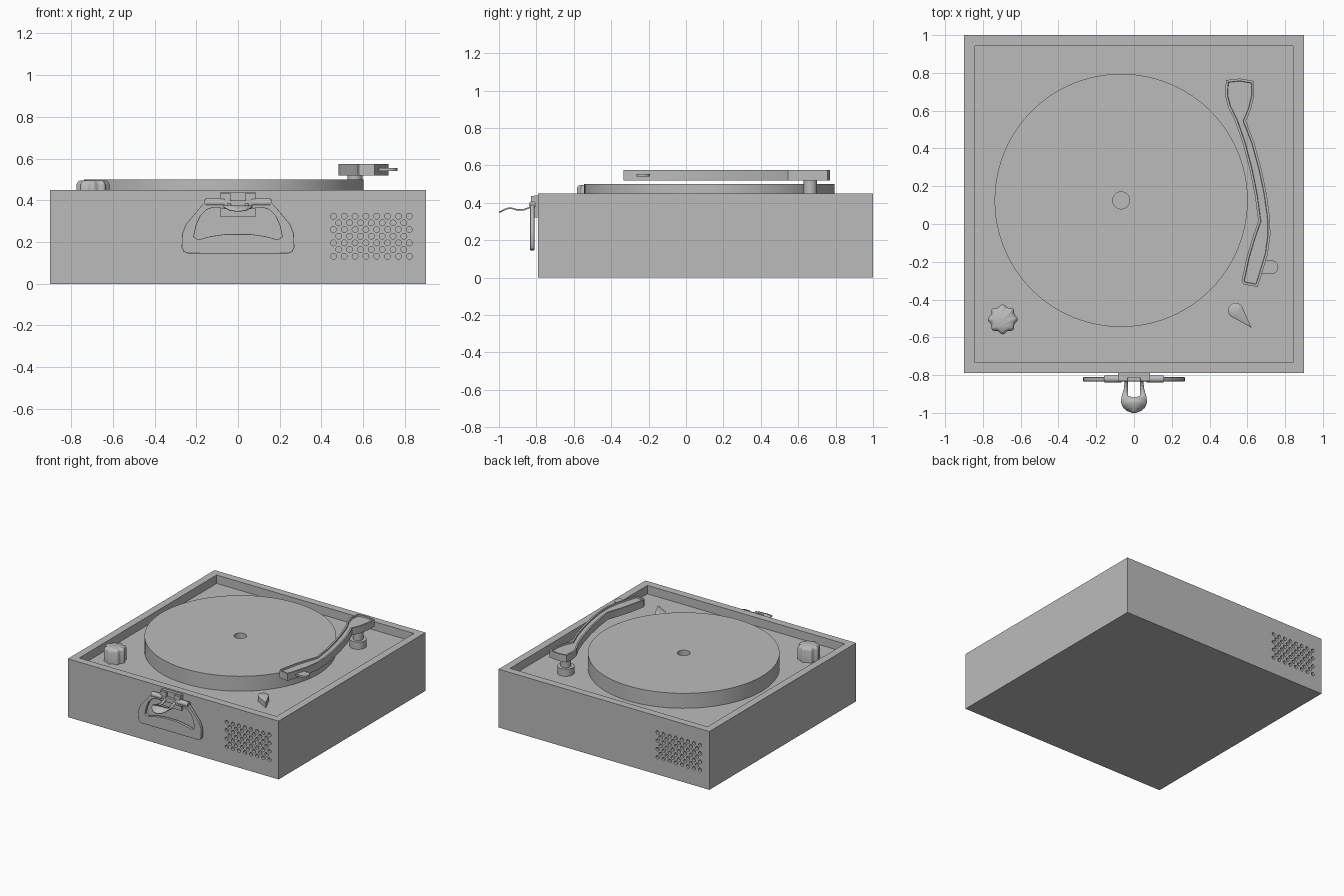
import bpy, bmesh
from math import sin, cos, pi, tau, radians, atan2
from mathutils import Matrix, Vector

cube = bpy.data.objects.get("Cube")
if cube:
    bpy.data.objects.remove(cube)

grey = bpy.data.materials.new("plain grey")
grey.use_nodes = True
grey.diffuse_color = (0.5, 0.5, 0.5, 1)
grey.node_tree.nodes["Principled BSDF"].inputs["Base Color"].default_value = (0.5, 0.5, 0.5, 1)

FLOOR = 0.385       # height of the recessed deck
FRONT, BACK = -0.79, 1.0


def add_mesh(name, mesh, smooth=None):
    ob = bpy.data.objects.new(name, mesh)
    bpy.context.collection.objects.link(ob)
    mesh.materials.clear()
    mesh.materials.append(grey)
    if smooth:
        bpy.ops.object.select_all(action='DESELECT')
        ob.select_set(True)
        bpy.context.view_layer.objects.active = ob
        bpy.ops.object.shade_smooth_by_angle(angle=radians(smooth))
    return ob


def finish(name, bm, smooth=None):
    bmesh.ops.recalc_face_normals(bm, faces=bm.faces)
    mesh = bpy.data.meshes.new(name)
    bm.to_mesh(mesh)
    bm.free()
    return add_mesh(name, mesh, smooth)


def box(name, lo, hi):
    bm = bmesh.new()
    lo, hi = Vector(lo), Vector(hi)
    bmesh.ops.create_cube(bm, size=1, matrix=Matrix.Translation((lo + hi) / 2) @ Matrix.Diagonal((hi - lo).to_4d()))
    return finish(name, bm)


def prism(name, outline, z0, z1, insets=(), smooth=None):
    """Extrude an outline upwards, then inset its top by (thickness, depth) steps."""
    bm = bmesh.new()
    base = bm.faces.new([bm.verts.new((x, y, z0)) for x, y in outline])
    bm.normal_update()
    if base.normal.z < 0:
        base.normal_flip()
    ext = bmesh.ops.extrude_face_region(bm, geom=[base], use_keep_orig=True)["geom"]
    top = [g for g in ext if isinstance(g, bmesh.types.BMFace)][0]
    bmesh.ops.translate(bm, verts=list(top.verts), vec=(0, 0, z1 - z0))
    bmesh.ops.recalc_face_normals(bm, faces=bm.faces)
    for thick, depth in insets:
        bmesh.ops.inset_region(bm, faces=[top], thickness=thick, use_even_offset=True)
        bmesh.ops.translate(bm, verts=list(top.verts), vec=(0, 0, depth))
    return finish(name, bm, smooth)


def lathe(name, profile, x, y, segs=48):
    """Spin (radius, height) points round a vertical axis."""
    bm = bmesh.new()
    vs = [bm.verts.new((r, 0, z)) for r, z in profile]
    edges = [bm.edges.new(p) for p in zip(vs, vs[1:])]
    bmesh.ops.spin(bm, geom=vs + edges, cent=(0, 0, 0), axis=(0, 0, 1), angle=tau, steps=segs)
    bmesh.ops.remove_doubles(bm, verts=bm.verts, dist=0.0005)
    bmesh.ops.translate(bm, verts=bm.verts, vec=(x, y, 0))
    return finish(name, bm, 35)


# Case: open tray with a raised rim
case = prism("case", [(-0.9, FRONT), (0.9, FRONT), (0.9, BACK), (-0.9, BACK)], 0, 0.45,
             [(0.058, 0), (0, FLOOR - 0.45)])

# Speaker holes: staggered rows, front left and back right
bm = bmesh.new()
for side, wall in ((1, FRONT), (-1, BACK)):
    for row in range(7):
        odd = row % 2
        for col in range(8 - odd):
            x = 0.457 + 0.052 * (col + odd / 2)
            place = Matrix.Translation((side * x, wall, 0.132 + 0.032 * row)) @ Matrix.Rotation(pi / 2, 4, 'X')
            bmesh.ops.create_cone(bm, cap_ends=True, segments=12, radius1=0.014, radius2=0.014,
                                  depth=0.04, matrix=place)
cutter = finish("speaker_hole_cutter", bm)
cutter.hide_render = True
cut = case.modifiers.new("speaker_holes", 'BOOLEAN')
cut.operation, cut.solver, cut.object = 'DIFFERENCE', 'EXACT', cutter
bpy.context.view_layer.objects.active = case
bpy.ops.object.modifier_apply(modifier=cut.name)
bpy.data.objects.remove(cutter)

# Platter with a centre hole
lathe("platter", [(0, 0.46), (0.045, 0.46), (0.045, 0.5), (0.67, 0.5), (0.67, FLOOR), (0, FLOOR)],
      -0.068, 0.125, 96)

# Fluted knob
flutes = []
for i in range(64):
    a = tau * i / 64
    r = 0.073 + 0.006 * cos(8 * a)
    flutes.append((-0.695 + r * cos(a), -0.505 + r * sin(a)))
prism("volume_knob", flutes, FLOOR, 0.475, [(0.005, 0.013), (0.012, 0.008)], 50)

# Tear-shaped switch
cx, cy, tip = 0.538, -0.458, (0.622, -0.549)
aim = atan2(tip[1] - cy, tip[0] - cx)
drop = [tip] + [(cx + 0.04 * cos(aim + a), cy + 0.04 * sin(aim + a))
                for a in (radians(60 + 15 * i) for i in range(17))]
prism("switch", drop, FLOOR, 0.425, [(0.008, 0.006)], 40)

# Tonearm: stand, arm with sunken top, finger lift
lathe("tonearm_stand", [(0, FLOOR), (0.06, FLOOR), (0.06, 0.44), (0.036, 0.44), (0.036, 0.522), (0, 0.522)],
      0.56, 0.665, 32)
left = [(0.487, 0.762), (0.482, 0.68), (0.498, 0.62), (0.535, 0.545), (0.575, 0.43), (0.612, 0.29),
        (0.64, 0.15), (0.658, 0.015), (0.625, -0.08), (0.598, -0.17), (0.57, -0.3)]
right = [(0.58, -0.32), (0.655, -0.333), (0.675, -0.27), (0.708, -0.16), (0.722, -0.06), (0.72, 0.03),
         (0.702, 0.16), (0.675, 0.29), (0.637, 0.43), (0.592, 0.545), (0.62, 0.61), (0.636, 0.68),
         (0.636, 0.757), (0.56, 0.77)]
prism("tonearm", left + right, 0.52, 0.575, [(0.012, 0), (0.002, -0.01)], 30)
lift = [(0.66, -0.265), (0.66, -0.193)] + [(0.728 + 0.036 * cos(a), -0.229 + 0.036 * sin(a))
                                           for a in (pi / 2 - pi * i / 10 for i in range(11))]
prism("finger_lift", lift, 0.54, 0.554, (), 40)


# Carrying handle: half outlines mirrored into a ring
def mirrored(half):
    return half + [(-x, z) for x, z in reversed(half)]


outer = mirrored([(0.24, 0.145), (0.26, 0.153), (0.27, 0.175), (0.268, 0.24), (0.25, 0.285),
                  (0.2, 0.345), (0.165, 0.385), (0.14, 0.4)])
inner = mirrored([(0.06, 0.238), (0.13, 0.228), (0.19, 0.212), (0.212, 0.225), (0.2, 0.28),
                  (0.18, 0.325), (0.15, 0.355), (0.12, 0.365)])
curve = bpy.data.curves.new("handle_outline", 'CURVE')
curve.dimensions, curve.fill_mode = '2D', 'BOTH'
curve.extrude = 0.008
curve.bevel_depth = 0.003
curve.offset = -0.003
for ring in (outer, inner):
    spline = curve.splines.new('POLY')
    spline.points.add(len(ring) - 1)
    for p, (x, z) in zip(spline.points, ring):
        p.co = (x, z, 0, 1)
    spline.use_cyclic_u = True
temp = bpy.data.objects.new("handle_outline", curve)
bpy.context.collection.objects.link(temp)
mesh = bpy.data.meshes.new_from_object(temp.evaluated_get(bpy.context.evaluated_depsgraph_get()))
bpy.data.objects.remove(temp)
mesh.transform(Matrix.Translation((0, -0.822, 0)) @ Matrix.Rotation(pi / 2, 4, 'X'))
add_mesh("carry_handle", mesh, 35)

# Hinge plate, side straps and barrels
box("hinge_plate", (-0.085, -0.812, 0.32), (0.085, FRONT, 0.44))
for side, label in ((1, "left"), (-1, "right")):
    xs = sorted((side * 0.035, side * 0.085))
    box(label + "_strap", (xs[0], -0.83, 0.36), (xs[1], -0.81, 0.435))
    for part, x, r, length in (("barrel", 0.11, 0.019, 0.09), ("pin_cap", 0.145, 0.013, 0.03)):
        bm = bmesh.new()
        bmesh.ops.create_cone(bm, cap_ends=True, segments=20, radius1=r, radius2=r, depth=length,
                              matrix=Matrix.Translation((side * x, -0.82, 0.39)) @ Matrix.Rotation(pi / 2, 4, 'Y'))
        finish(label + "_" + part, bm, 40)

# Wavy latch tongue with a slot: (y, z, inner x, outer x) sections
sections = [(-0.818, 0.4, 0.033, 0.05), (-0.835, 0.375, 0.033, 0.05), (-0.87, 0.362, 0.033, 0.053),
            (-0.91, 0.364, 0.033, 0.064), (-0.92, 0.368, 0, 0.067), (-0.945, 0.372, 0, 0.069),
            (-0.97, 0.364, 0, 0.059), (-0.988, 0.354, 0, 0.038), (-0.998, 0.35, 0, 0.012)]
bm = bmesh.new()
for side in (1, -1):
    rows = [[bm.verts.new((side * x, y, z)) for x in (a, b)] for y, z, a, b in sections]
    for (a, b), (c, d) in zip(rows, rows[1:]):
        bm.faces.new((a, b, d, c))
bmesh.ops.remove_doubles(bm, verts=bm.verts, dist=0.0005)
tongue = finish("latch_tongue", bm, 50)
thick = tongue.modifiers.new("thickness", 'SOLIDIFY')
thick.thickness, thick.offset = 0.008, 0
